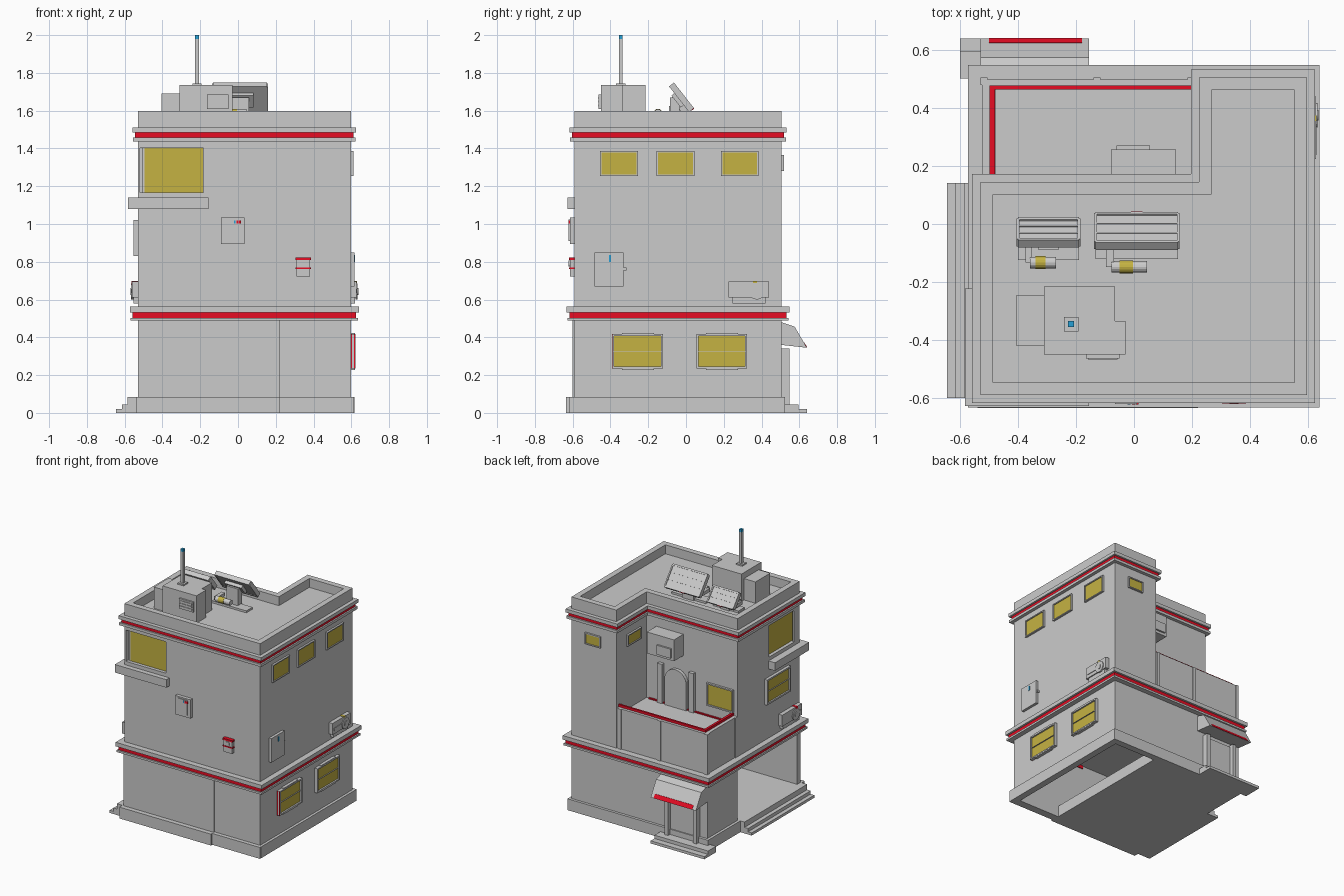
import bpy, bmesh, math
from mathutils import Matrix, Vector

cube = bpy.data.objects.get("Cube")
if cube:
    bpy.data.objects.remove(cube)


def material(name, *rgb):
    m = bpy.data.materials.new(name)
    m.use_nodes = True
    m.diffuse_color = (*rgb, 1)
    m.node_tree.nodes["Principled BSDF"].inputs["Base Color"].default_value = (*rgb, 1)
    return m


GREY = material("concrete grey", .6, .6, .6)
YELLOW = material("window yellow", .56, .45, .055)
RED = material("trim red", .82, .004, .018)
BLUE = material("signal blue", .02, .35, .66)


def finish(name, bm, mat):
    bmesh.ops.recalc_face_normals(bm, faces=bm.faces)
    mesh = bpy.data.meshes.new(name)
    bm.to_mesh(mesh)
    bm.free()
    mesh.materials.append(mat)
    ob = bpy.data.objects.new(name, mesh)
    bpy.context.collection.objects.link(ob)
    return ob


def box(name, x0, x1, y0, y1, z0, z1, mat=GREY):
    lo, hi = Vector((x0, y0, z0)), Vector((x1, y1, z1))
    bm = bmesh.new()
    bmesh.ops.create_cube(bm, size=1, matrix=Matrix.Translation((lo + hi) / 2) @ Matrix.Diagonal((*(hi - lo), 1)))
    return finish(name, bm, mat)


def along(axis, p, a):
    return {"x": (a, *p), "y": (p[0], a, p[1]), "z": (*p, a)}[axis]


def prism(name, pts, a0, a1, mat=GREY, axis="z"):
    bm = bmesh.new()
    low, high = ([bm.verts.new(along(axis, p, a)) for p in pts] for a in (a0, a1))
    bm.faces.new(low)
    bm.faces.new(high)
    for i in range(len(pts)):
        bm.faces.new((low[i - 1], low[i], high[i], high[i - 1]))
    return finish(name, bm, mat)


def ring(name, outer, inner, z0, z1, mat=GREY):
    bm = bmesh.new()
    loops = [[bm.verts.new((*p, z)) for p in pts] for pts, z in
             ((outer, z0), (outer, z1), (inner, z1), (inner, z0))]
    for k in range(4):
        a, b = loops[k - 1], loops[k]
        for i in range(len(outer)):
            bm.faces.new((a[i - 1], a[i], b[i], b[i - 1]))
    return finish(name, bm, mat)


def rod(name, centre, radius, length, axis="x", mat=GREY, sides=16):
    circle = [(radius * math.cos(math.tau * i / sides), radius * math.sin(math.tau * i / sides)) for i in range(sides)]
    ob = prism(name, circle, -length / 2, length / 2, mat, axis)
    ob.location = centre
    return ob


# Outlines of the main block
LEFT, RIGHT, FRONT, BACK = -.53, .597, -.59, .505
NOTCH_X, NOTCH_Y = .225, .145
LEDGE, DECK, RAIL = .562, .805, .862


def outline(o):
    return [(LEFT - o, FRONT - o), (RIGHT + o, FRONT - o), (RIGHT + o, BACK + o),
            (NOTCH_X - o, BACK + o), (NOTCH_X - o, NOTCH_Y + o), (LEFT - o, NOTCH_Y + o)]


# Walls: fixed axis, plane position, outward sign
WALLS = {"front": ("y", FRONT, -1), "back": ("y", BACK, 1), "deck": ("y", NOTCH_Y, 1),
         "left": ("x", LEFT, -1), "right": ("x", RIGHT, 1), "notch": ("x", NOTCH_X, -1)}


def panel(name, wall, u0, u1, z0, z1, depth, mat=GREY, start=-.004):
    axis, plane, sign = WALLS[wall]
    a, b = sorted((plane + sign * start, plane + sign * depth))
    if axis == "y":
        return box(name, u0, u1, a, b, z0, z1, mat)
    return box(name, a, b, u0, u1, z0, z1, mat)


def window(name, wall, u0, u1, z0, z1, rim=.008, depth=.014, bar=False):
    inset = rim / 2
    panel(name + "_glass", wall, u0 + inset, u1 - inset, z0 + inset, z1 - inset, depth / 2, YELLOW)
    for z in (z0, z1 - rim):
        panel(name + "_rail", wall, u0, u1, z, z + rim, depth)
    for u in (u0, u1 - rim):
        panel(name + "_stile", wall, u, u + rim, z0, z1, depth)
    if bar:
        mid = (z0 + z1) / 2
        panel(name + "_bar", wall, u0 + inset, u1 - inset, mid - .0015, mid + .0015, depth * .8)


# Ground floor with an open porch on the left
T = .03
box("front_wall", LEFT, RIGHT, FRONT, FRONT + T, 0, .5)
box("right_wall", RIGHT - T, RIGHT, FRONT, BACK, 0, .5)
box("back_wall", LEFT, RIGHT, BACK - T, BACK, 0, .5)
box("left_wall", LEFT, LEFT + T, NOTCH_Y, BACK, 0, .5)
box("ground_slab", -.55, .22, -.6, BACK, 0, .085)
box("inner_wall_strip", 0, .18, FRONT + T, FRONT + T + .006, .465, .488, RED)
panel("front_cladding", "front", LEFT, .22, 0, .49, .01)
panel("front_plinth_left", "front", -.54, .22, 0, .085, .045)
panel("front_plinth_right", "front", .22, .615, 0, .085, .03)
panel("right_plinth", "right", -.61, .525, 0, .085, .02)
panel("back_plinth", "back", -.55, .615, 0, .085, .02)
panel("left_plinth", "left", NOTCH_Y, .525, 0, .085, .02)
for reach, top in ((-.645, .02), (-.615, .045), (-.585, .085)):
    box("porch_step", reach, LEFT, -.6, .142, 0, top)

# Upper storeys, with the corner window set back, and parapet
SILL, HEAD = 1.167, 1.402
recess = [(LEFT, -.225), (-.5, -.225), (-.5, FRONT + T), (-.183, FRONT + T), (-.183, FRONT)]
prism("upper_block", outline(0), .5, SILL)
prism("window_storey", recess + outline(0)[1:], SILL, HEAD)
prism("top_block", outline(0), HEAD, 1.53)
ring("parapet", outline(0), outline(-.043), 1.5, 1.597)
panel("corner_glass_front", "front", -.495, -.184, SILL, HEAD, -.025, YELLOW, -.032)
panel("corner_glass_left", "left", FRONT + T, -.226, SILL, HEAD, -.025, YELLOW, -.032)
box("corner_post", LEFT, -.518, FRONT, -.525, SILL, HEAD)
box("corner_mullion", -.506, -.495, -.568, -.556, SILL, HEAD)
box("corner_sill", -.583, -.155, -.627, -.222, 1.08, 1.14)


def rectangle(o):
    return [(LEFT - o, FRONT - o), (RIGHT + o, FRONT - o), (RIGHT + o, BACK + o), (LEFT - o, BACK + o)]


# Striped cornices
for name, shape, layers in (
        ("lower_cornice", rectangle, ((.488, .503, .038), (.503, .532, .028), (.532, LEDGE, .043))),
        ("upper_cornice", outline, ((1.438, 1.458, .025), (1.458, 1.484, .014), (1.484, 1.51, .028)))):
    for i, (z0, z1, o) in enumerate(layers):
        prism(name + ("_stripe" if i == 1 else "_ledge"), shape(o), z0, z1, RED if i == 1 else GREY)

# Windows
for y in (-.455, -.155, .185):
    window("upper_window", "right", y, y + .2, 1.255, 1.387)
for y in (-.39, .055):
    window("lower_window", "right", y, y + .268, .235, .418, .01, .024, True)
    for z in (.228, .416):
        panel("lower_window_lip", "right", y + .05, y + .22, z, z + .008, .022)
for start in (.002, .018):
    panel("lower_window_trim", "right", -.391, -.389, .235, .418, start + .005, RED, start)
window("back_window", "back", .35, .48, 1.28, 1.365)
window("notch_window", "notch", .22, .385, 1.28, 1.365)
window("left_window", "left", -.455, -.175, .83, 1.02, .012, .022, True)
window("deck_window", "deck", -.5, -.28, .885, 1.055, .01, .016)

# Front fittings
panel("meter_box", "front", -.09, .035, .895, 1.035, .025)
panel("meter_lid", "front", -.065, .01, .91, 1.025, .031)
for x, mat in ((-.022, BLUE), (-.007, RED), (.006, RED)):
    panel("meter_light", "front", x, x + .01, 1.002, 1.018, .033, mat)
panel("alarm_body", "front", .31, .38, .722, .82, .025)
for z, h in ((.81, .013), (.762, .008)):
    panel("alarm_band", "front", .304, .386, z, z + h, .029, RED)
rod("alarm_speaker", (.345, FRONT - .025, .79), .016, .012, "y")

# Side fittings
panel("hatch", "right", -.485, -.33, .67, .85, .02)
panel("hatch_light", "right", -.408, -.396, .8, .835, .023, BLUE)
panel("hatch_handle", "right", -.33, -.316, .755, .77, .016)


def cooler(wall, u0, u1, fan):
    panel("cooler_body", wall, u0, u1, .61, .695, .03)
    panel("cooler_base", wall, u0 + .02, u1 - .02, .58, .61, .022)
    axis, plane, sign = WALLS[wall]
    rod("cooler_fan", (plane + sign * .03, fan, .642), .042, .012)
    rod("cooler_hub", (plane + sign * .034, fan, .642), .018, .012)
    panel("cooler_slot", wall, u0 + .015, u0 + .11, .635, .655, .034)


cooler("right", .225, .44, .375)
panel("cooler_light", "right", .355, .375, .688, .698, .032, YELLOW)
cooler("left", -.575, -.34, -.5)
panel("cooler_lamp", "left", -.52, -.5, .68, .697, .034, RED)

# Back entrance
for x in (-.47, -.235):
    panel("door_post", "back", x, x + .03, 0, .34, .043)
panel("door_leaf", "back", -.44, -.235, .04, .33, .012)
for depth, top in ((.135, .02), (.09, .045)):
    panel("door_step", "back", -.6, -.155, 0, top, depth)
prism("door_canopy", [(BACK, .48), (.575, .457), (.64, .345), (BACK, .36)], -.53, -.155, GREY, "x")
prism("canopy_stripe", [(.626, .373), (.642, .347), (.637, .347), (.62, .373)], -.5, -.18, RED, "x")

# Raised balcony with railing
box("balcony_floor", -.49, NOTCH_X, NOTCH_Y, .47, LEDGE, DECK)
box("balcony_edge_strip", -.46, .2, NOTCH_Y, .158, DECK, DECK + .008, RED)
box("rail_wall_back", -.525, NOTCH_X, .465, .498, LEDGE, RAIL)
box("rail_wall_left", -.523, -.478, NOTCH_Y, .498, LEDGE, RAIL)
box("rail_cap_back", -.498, NOTCH_X, .464, .478, RAIL - .002, .88, RED)
box("rail_cap_left", -.498, -.48, NOTCH_Y, .478, RAIL - .002, .88, RED)
for x in (.185, -.14, -.53):
    box("rail_post", x, x + .025, .48, BACK, LEDGE, RAIL)
box("rail_end_post", LEFT, -.5, NOTCH_Y, .17, LEDGE, RAIL)

# Balcony door
arch = [(-.12, DECK), (.06, DECK)]
arch += [(-.03 + .09 * math.cos(math.pi * i / 12), 1 + .09 * math.sin(math.pi * i / 12)) for i in range(13)]
prism("arch_door", arch, NOTCH_Y - .01, NOTCH_Y + .025, GREY, "y")
for x in (-.18, .08):
    panel("arch_pillar", "deck", x, x + .04, DECK, 1.1, .025)
panel("air_unit", "deck", -.08, .145, 1.2, 1.36, .112)
panel("air_unit_vent", "deck", -.06, .055, 1.22, 1.29, .125)

# Roof plant and mast
box("roof_plant", -.31, -.065, -.45, -.215, 1.53, 1.735)
box("roof_plant_side", -.07, -.03, -.45, -.335, 1.53, 1.735)
box("roof_plant_low", -.405, -.31, -.42, -.245, 1.53, 1.69)
box("roof_vent", -.165, -.05, -.463, -.45, 1.61, 1.685)
for i in range(3):
    box("vent_slat", -.158, -.057, -.467, -.46, 1.623 + i * .02, 1.633 + i * .02)
box("mast_foot", -.242, -.192, -.37, -.32, 1.735, 1.745)
box("mast", -.227, -.207, -.355, -.335, 1.74, 1.98)
box("mast_tip", -.227, -.207, -.355, -.335, 1.98, 2, BLUE)


# Tilted roof panels on stands
def solar(x, y, z, width, length, motor_y, motor_z):
    turn = Matrix.Translation((x, y, z)) @ Matrix.Rotation(math.radians(-52), 4, "X")
    w, h = width / 2, length / 2
    parts = [box("solar_panel", -w, w, -h, h, -.012, .012)]
    for side in (-1, 1):
        parts.append(box("solar_rim", -w, w, side * h - .006, side * h + .006, -.015, .018))
        parts.append(box("solar_edge", side * w - .005, side * w + .005, -h, h, -.015, .018))
        parts.append(box("solar_seam", -w, w, side * h / 3 - .002, side * h / 3 + .002, 0, .015))
    parts.append(box("solar_back", -w / 2, w / 2, -h / 2, h / 2, -.035, -.01))
    parts.append(box("solar_light", -.02, .02, h, h + .009, 0, .016, RED))
    for part in parts:
        part.matrix_world = turn
    box("solar_base", x - w, x + w, y - .095, y - .02, 1.52, 1.545)
    box("solar_leg", x - w / 3, x + w / 3, y - .06, y - .01, 1.53, z)
    motor_x = x - w * .18
    rod("solar_motor", (motor_x, motor_y, motor_z), .02, width * .43)
    rod("solar_motor_band", (motor_x - w * .08, motor_y, motor_z), .022, width * .16, "x", YELLOW)
    box("solar_arm", x - w * .75, x - w * .55, motor_y, y - .03, motor_z - .015, motor_z + .01)


solar(.01, -.025, 1.67, .285, .16, -.148, 1.588)
solar(-.295, -.03, 1.625, .21, .115, -.133, 1.57)
